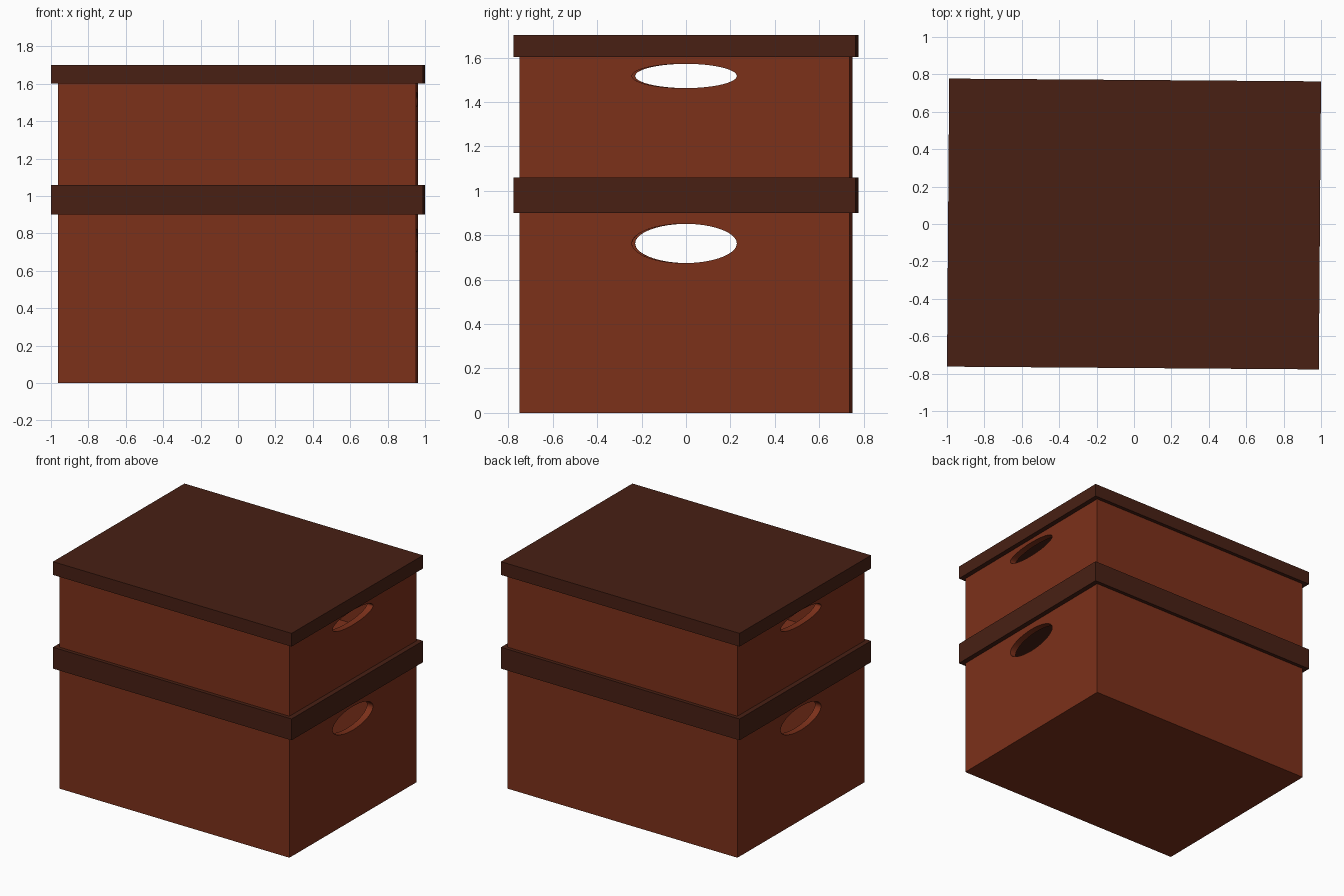
import bpy
from math import radians, pi

if "Cube" in bpy.data.objects:
    bpy.data.objects.remove(bpy.data.objects["Cube"])

TURN = -0.0075          # the stack is turned very slightly about z
BOX = (1.914, 1.486)    # box footprint
LID = (1.988, 1.54)     # lid footprint
WALL = 0.05


def material(name, colour):
    m = bpy.data.materials.new(name)
    m.diffuse_color = colour
    m.use_nodes = True
    m.node_tree.nodes["Principled BSDF"].inputs["Base Color"].default_value = m.diffuse_color
    return m


red = material("red_brown_board", (0.202, 0.030, 0.0103, 1))
dark = material("dark_brown_board", (0.065, 0.0144, 0.007, 1))


def block(name, size, z0, z1, mat):
    bpy.ops.mesh.primitive_cube_add(size=1, location=(0, 0, (z0 + z1) / 2))
    ob = bpy.context.object
    ob.name = name
    ob.scale = (size[0], size[1], z1 - z0)
    bpy.ops.object.transform_apply(location=True, rotation=False, scale=True)
    ob.data.materials.append(mat)
    return ob


def cut(ob, cutter):
    mod = ob.modifiers.new("cut", 'BOOLEAN')
    mod.operation = 'DIFFERENCE'
    mod.solver = 'EXACT'
    mod.object = cutter
    bpy.context.view_layer.objects.active = ob
    bpy.ops.object.modifier_apply(modifier=mod.name)
    bpy.data.objects.remove(cutter)


def storage_box(label, base, s):
    """One lidded box; heights are scaled by s and raised to base."""
    def h(z):
        return base + z * s

    # hollow body, its rim reaching just inside the lid
    body = block(label + "_box", BOX, h(0), h(0.92), red)
    inner = (BOX[0] - 2 * WALL, BOX[1] - 2 * WALL)
    cut(body, block("cavity_cutter", inner, h(WALL), h(1.2), red))

    # oval hand holes through both ends
    bpy.ops.mesh.primitive_cylinder_add(vertices=64, radius=1, depth=2.4,
                                        location=(0, 0, h(0.763)),
                                        rotation=(0, pi / 2, 0))
    oval = bpy.context.object
    oval.scale = (0.0885 * s, 0.236, 1)
    oval.data.materials.append(red)
    cut(body, oval)

    # overhanging lid
    lid = block(label + "_lid", LID, h(0.9), h(1.06), dark)

    for ob in (body, lid):
        ob.rotation_euler.z = TURN
        bpy.ops.object.select_all(action='DESELECT')
        ob.select_set(True)
        bpy.context.view_layer.objects.active = ob
        bpy.ops.object.shade_smooth_by_angle(angle=radians(30))


storage_box("lower", 0.0, 1.0)
storage_box("upper", 1.044, 0.62)
